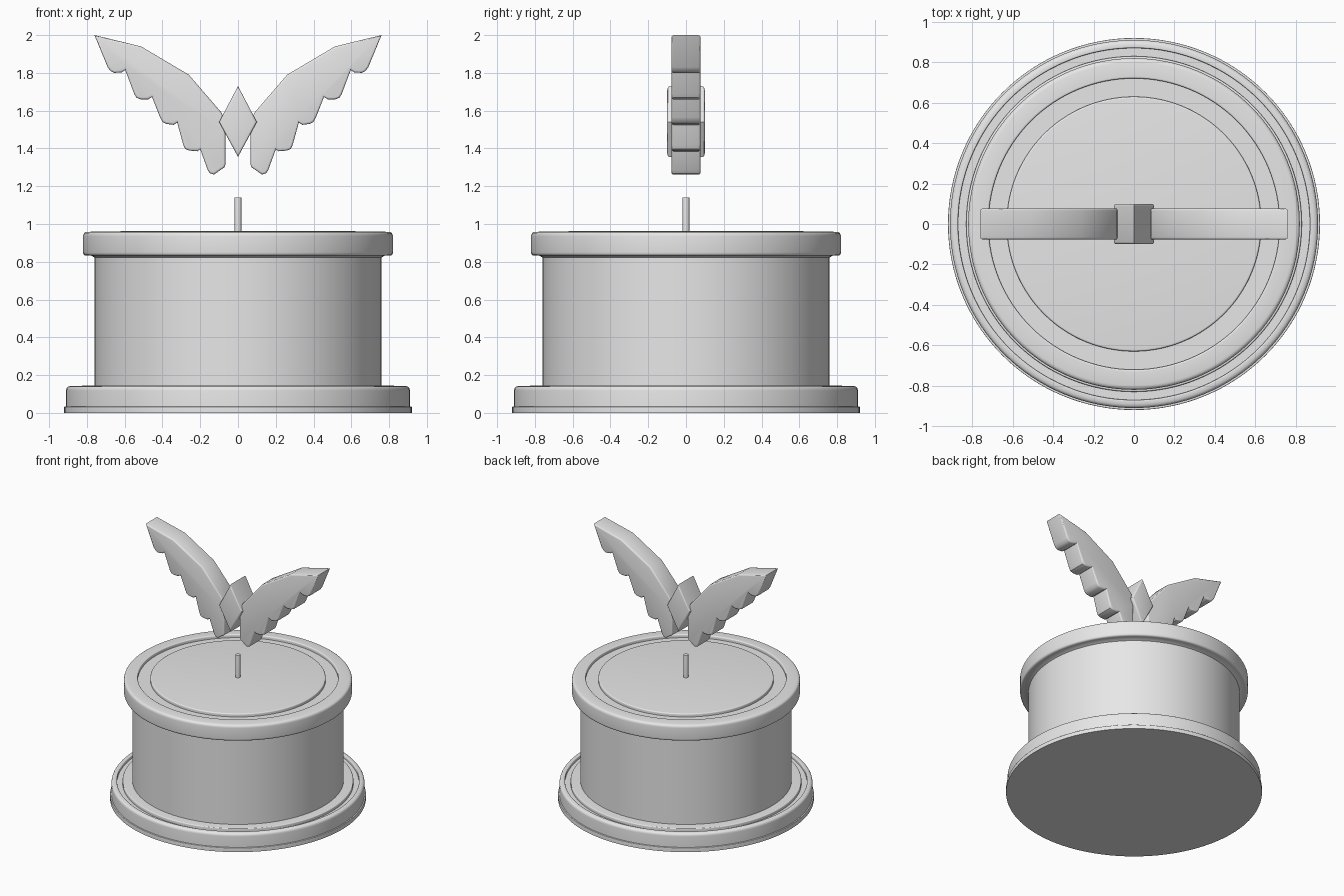
import bpy, bmesh, math
from mathutils import Vector

if "Cube" in bpy.data.objects:
    bpy.data.objects.remove(bpy.data.objects["Cube"])

grey = bpy.data.materials.new("light grey")
grey.diffuse_color = (0.8, 0.8, 0.8, 1)
grey.use_nodes = True
grey.node_tree.nodes["Principled BSDF"].inputs["Base Color"].default_value = grey.diffuse_color


def finish(name, bm):
    bmesh.ops.recalc_face_normals(bm, faces=bm.faces)
    mesh = bpy.data.meshes.new(name)
    bm.to_mesh(mesh)
    bm.free()
    mesh.materials.append(grey)
    mesh.shade_smooth()
    mesh.set_sharp_from_angle(angle=math.radians(35))
    obj = bpy.data.objects.new(name, mesh)
    bpy.context.collection.objects.link(obj)
    return obj


def rounded(points, steps=4):
    """Round the corners of an (r, z, rounding) profile."""
    out = []
    for i, (r, z, b) in enumerate(points):
        p = Vector((r, z))
        if b == 0:
            out.append(p)
            continue
        a = p + (Vector(points[i - 1][:2]) - p).normalized() * b
        c = p + (Vector(points[i + 1][:2]) - p).normalized() * b
        for k in range(steps + 1):
            t = k / steps
            out.append(a * (1 - t) ** 2 + p * 2 * t * (1 - t) + c * t * t)
    return out


def lathe(name, points, sides=128):
    bm = bmesh.new()
    prof = rounded(points)
    verts = [bm.verts.new((p.x, 0, p.y)) for p in prof]
    edges = [bm.edges.new(e) for e in zip(verts, verts[1:])]
    bmesh.ops.spin(bm, geom=verts + edges, cent=(0, 0, 0), axis=(0, 0, 1),
                   angle=math.tau, steps=sides)
    bmesh.ops.remove_doubles(bm, verts=bm.verts, dist=1e-5)
    return finish(name, bm)


def slab(name, outline, half, bevel, mirror=1):
    """Extrude an (x, z) outline along y and round its front and back rims."""
    bm = bmesh.new()
    front = bm.faces.new([bm.verts.new((mirror * x, -half, z)) for x, z in outline])
    ext = bmesh.ops.extrude_face_region(bm, geom=[front], use_keep_orig=True)
    new = [g for g in ext["geom"] if isinstance(g, bmesh.types.BMVert)]
    bmesh.ops.translate(bm, verts=new, vec=(0, 2 * half, 0))
    bmesh.ops.recalc_face_normals(bm, faces=bm.faces)
    rims = [e for e in bm.edges if abs(e.verts[0].co.y - e.verts[1].co.y) < 1e-5]
    bmesh.ops.bevel(bm, geom=rims, offset=bevel, segments=3, profile=0.5,
                    affect='EDGES', clamp_overlap=True)
    return finish(name, bm)


# Base: thin foot plate and grooved plinth
lathe("foot_plate", [(0, 0, 0), (0.92, 0, 0), (0.92, 0.033, 0.004), (0.85, 0.033, 0)])
lathe("plinth", [(0.91, 0.01, 0), (0.91, 0.14, 0.022), (0.87, 0.143, 0.008),
                 (0.87, 0.12, 0), (0.83, 0.12, 0), (0.83, 0.145, 0.008), (0.70, 0.145, 0)])

# Drum body
lathe("drum", [(0.76, 0.12, 0), (0.76, 0.85, 0)])

# Lid with a ring groove around a central disc
lathe("lid", [(0.75, 0.815, 0), (0.775, 0.832, 0), (0.82, 0.832, 0.018),
              (0.82, 0.957, 0.022), (0.72, 0.962, 0.01), (0.72, 0.937, 0),
              (0.63, 0.937, 0), (0.63, 0.962, 0.01), (0, 0.962, 0)])

# Centre pin
lathe("pin", [(0.018, 0.95, 0), (0.018, 1.14, 0.003), (0, 1.14, 0)], 24)

# Floating diamond
slab("diamond", [(0, 1.73), (0.10, 1.54), (0, 1.355), (-0.10, 1.54)], 0.10, 0.012)

# Pair of feathered wings
wing = [(0.085, 1.587), (0.26, 1.79), (0.513, 1.94), (0.76, 2.0), (0.69, 1.83),
        (0.675, 1.81), (0.655, 1.80), (0.615, 1.803), (0.597, 1.815),
        (0.55, 1.69), (0.538, 1.669), (0.515, 1.66), (0.475, 1.66), (0.455, 1.672),
        (0.413, 1.565), (0.40, 1.541), (0.38, 1.53), (0.34, 1.525), (0.322, 1.537),
        (0.29, 1.42), (0.28, 1.398), (0.26, 1.389), (0.215, 1.385), (0.20, 1.395),
        (0.16, 1.285), (0.148, 1.268), (0.127, 1.262), (0.072, 1.30), (0.067, 1.315),
        (0.067, 1.50)]
slab("right_wing", wing, 0.077, 0.014)
slab("left_wing", wing, 0.077, 0.014, -1)
